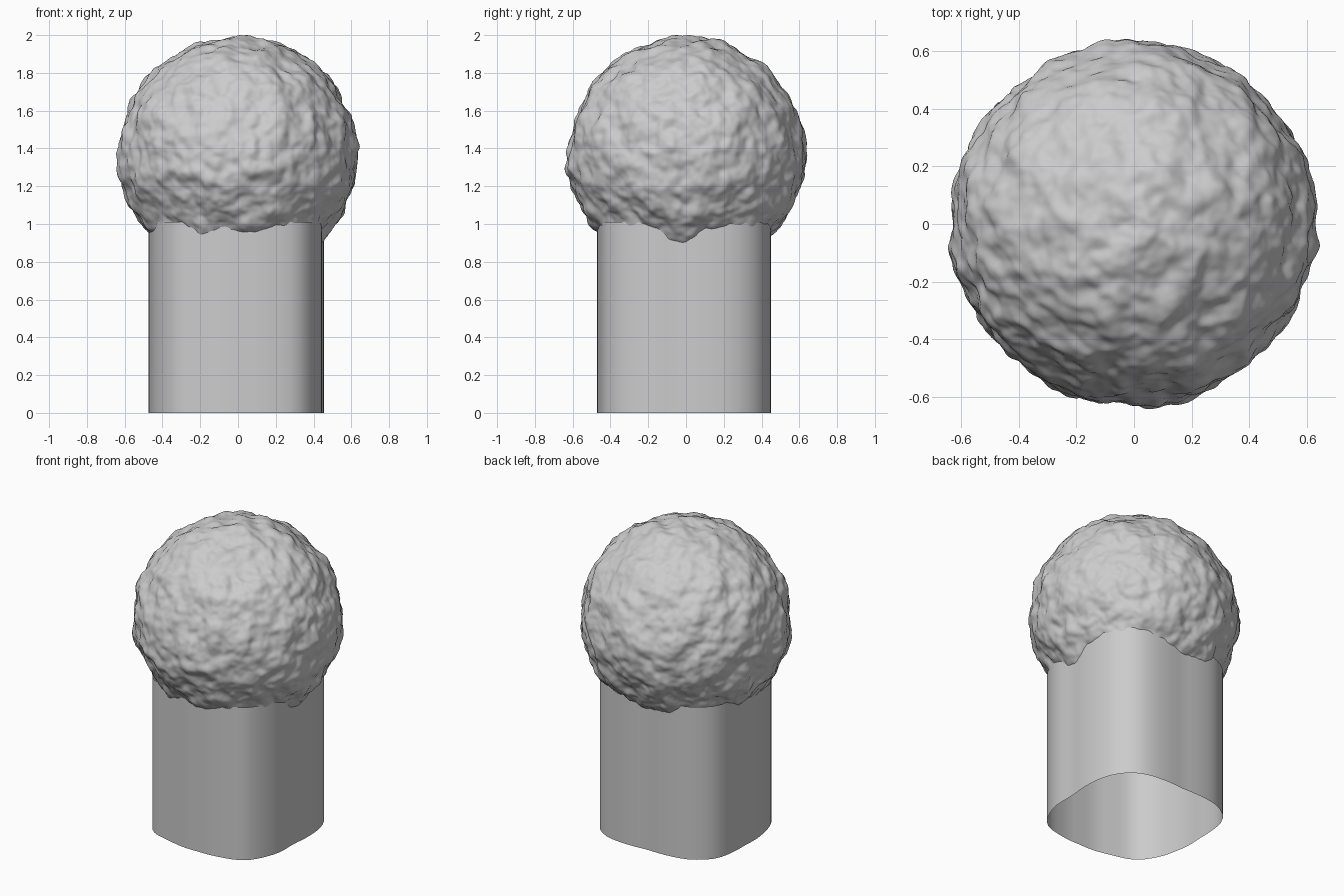
import bpy, bmesh, math
from mathutils import Vector, noise

if "Cube" in bpy.data.objects:
    bpy.data.objects.remove(bpy.data.objects["Cube"])


def finish(bm, name, angle):
    mesh = bpy.data.meshes.new(name)
    bm.to_mesh(mesh)
    bm.free()
    obj = bpy.data.objects.new(name, mesh)
    bpy.context.collection.objects.link(obj)
    bpy.context.view_layer.objects.active = obj
    obj.select_set(True)
    bpy.ops.object.shade_smooth_by_angle(angle=math.radians(angle))
    obj.select_set(False)
    return obj


def fit(values, lo, hi):
    a, b = min(values), max(values)
    return [lo + (v - a) / (b - a) * (hi - lo) for v in values]


# trunk: open tube with a slightly uneven rounded-square section
N, POWER = 64, 3.4
xs, ys = [], []
for i in range(N):
    a = 2 * math.pi * i / N
    c, s = math.cos(a), math.sin(a)
    r = (abs(c) ** POWER + abs(s) ** POWER) ** (-1 / POWER)
    r *= 1 + 0.02 * noise.noise(Vector((c * 3, s * 3, 4.2)))
    r *= 1 + max(0, math.sin(2 * a)) * (0.03 if c > 0 else -0.05)
    xs.append(r * c)
    ys.append(r * s)
xs, ys = fit(xs, -0.475, 0.455), fit(ys, -0.47, 0.45)
bm = bmesh.new()
rings = [[bm.verts.new((x, y, z)) for x, y in zip(xs, ys)] for z in (0, 1.01)]
for i in range(N):
    j = (i + 1) % N
    bm.faces.new((rings[0][i], rings[0][j], rings[1][j], rings[1][i]))
finish(bm, "trunk", 40)

# crown: fine sphere roughened by several layers of noise
CENTRE, RADIUS = 1.365, 0.625
bumps = [(Vector((1, -0.16, 0.1)).normalized(), 0.015),
         (Vector((-1, -0.12, -0.03)).normalized(), 0.012),
         (Vector((-0.08, 1, 0)).normalized(), 0.018)]
layers = [(3.2, 0.022), (6, 0.018), (11, 0.011), (20, 0.004)]
bm = bmesh.new()
bmesh.ops.create_icosphere(bm, subdivisions=7, radius=1)
for v in bm.verts:
    d = v.co.normalized()
    r = RADIUS
    for k, (freq, amp) in enumerate(layers):
        r += amp * noise.noise(d * freq + Vector((7.3 * k, 1.7, 3.1)))
    for direction, amp in bumps:
        r += amp * math.exp(-(d - direction).length_squared / 0.03)
    v.co = d * r
for axis, lo, hi in ((0, -0.645, 0.645), (1, -0.642, 0.642)):
    for v, value in zip(bm.verts, fit([v.co[axis] for v in bm.verts], lo, hi)):
        v.co[axis] = value
top = max(v.co.z for v in bm.verts)
for v in bm.verts:
    v.co.z = CENTRE + v.co.z * (2 - CENTRE) / top
finish(bm, "crown", 60)
